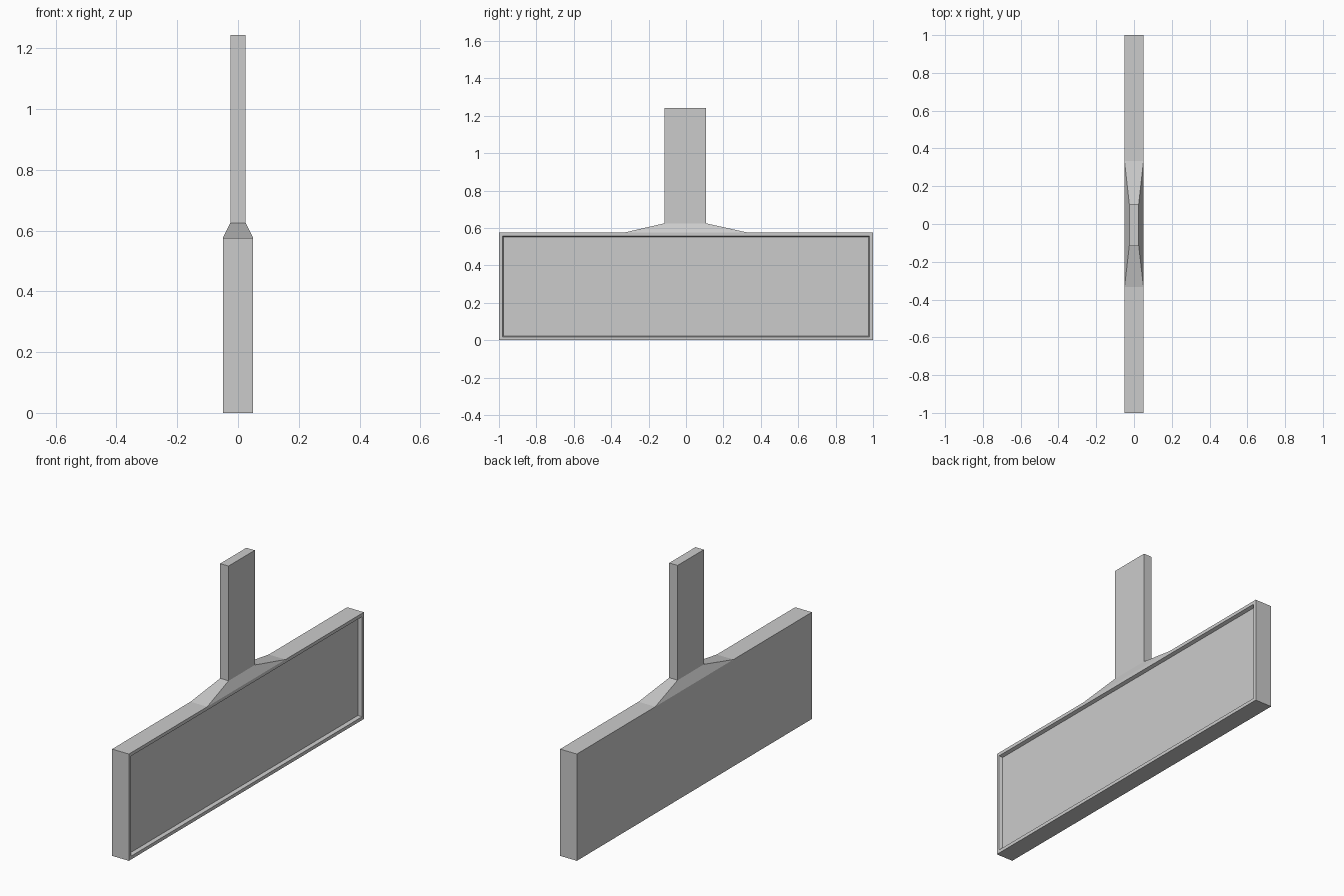
import bpy, bmesh
from mathutils import Matrix, Vector

if "Cube" in bpy.data.objects:
    bpy.data.objects.remove(bpy.data.objects["Cube"])

HALF_X, HALF_Y, BOX_H = 0.05, 1.0, 0.575

bm = bmesh.new()

# Sign box, cut into thirds along its length
bmesh.ops.create_cube(bm, size=1.0, matrix=Matrix.Translation((0, 0, BOX_H / 2))
                      @ Matrix.Diagonal((2 * HALF_X, 2 * HALF_Y, BOX_H, 1)))
for y in (-0.333, 0.333):
    bmesh.ops.bisect_plane(bm, geom=bm.verts[:] + bm.edges[:] + bm.faces[:],
                           plane_co=(0, y, 0), plane_no=(0, 1, 0))
bm.normal_update()


def extrude(face, half_x, y0, y1, z):
    """Extrude a top face and fit it to a rectangle at height z."""
    top = bmesh.ops.extrude_discrete_faces(bm, faces=[face])["faces"][0]
    mid = top.calc_center_median()
    for v in top.verts:
        v.co = Vector((half_x if v.co.x > mid.x else -half_x,
                       y1 if v.co.y > mid.y else y0, z))
    return top


# Tapered neck, then the flat post
top = next(f for f in bm.faces
           if f.normal.z > 0.9 and abs(f.calc_center_median().y) < 0.1)
top = extrude(top, 0.025, -0.116, 0.107, 0.625)
extrude(top, 0.025, -0.116, 0.107, 1.243)

# Recessed display panel on the +x side
bm.normal_update()
panel = [f for f in bm.faces
         if f.normal.x > 0.99 and f.calc_center_median().z < BOX_H]
bmesh.ops.inset_region(bm, faces=panel, thickness=0.018, use_even_offset=True)
bmesh.ops.inset_region(bm, faces=panel, thickness=0.006, depth=-0.018,
                       use_even_offset=True)
bmesh.ops.recalc_face_normals(bm, faces=bm.faces[:])

mesh = bpy.data.meshes.new("sign_panel_with_post")
bm.to_mesh(mesh)
bm.free()
bpy.context.collection.objects.link(bpy.data.objects.new("sign_panel_with_post", mesh))
